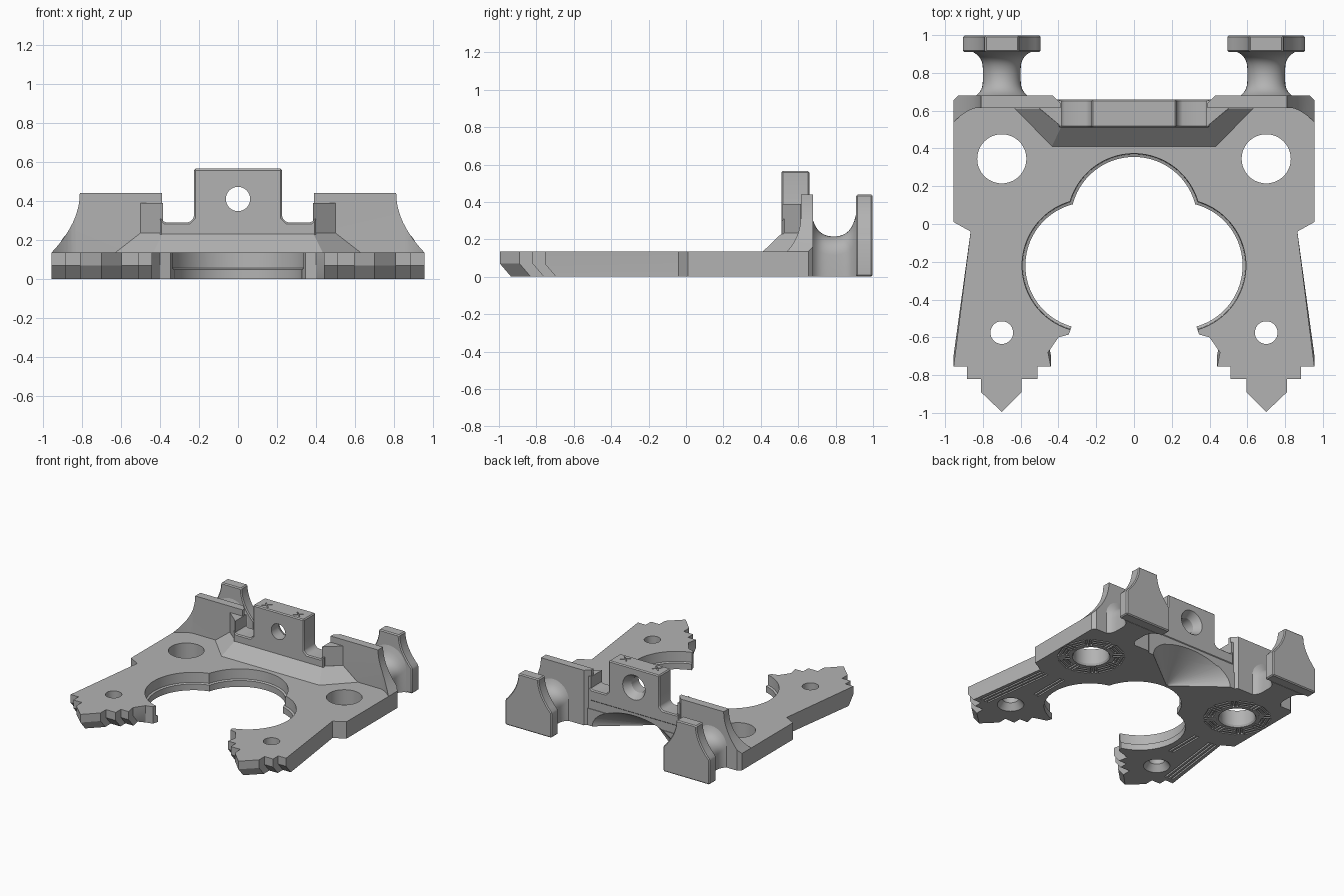
import bpy, bmesh, math
from mathutils import Matrix, Vector

if "Cube" in bpy.data.objects:
    bpy.data.objects.remove(bpy.data.objects["Cube"], do_unlink=True)

grey = bpy.data.materials.new("plain_grey")
grey.use_nodes = True
grey.diffuse_color = (0.45, 0.45, 0.45, 1)
grey.node_tree.nodes["Principled BSDF"].inputs["Base Color"].default_value = grey.diffuse_color
parts = []


def make(name, bm):
    bmesh.ops.recalc_face_normals(bm, faces=bm.faces)
    mesh = bpy.data.meshes.new(name)
    bm.to_mesh(mesh)
    bm.free()
    obj = bpy.data.objects.new(name, mesh)
    bpy.context.collection.objects.link(obj)
    mesh.materials.append(grey)
    return obj


def loft(name, rings):
    """Solid skinned through closed rings of equal point count."""
    bm = bmesh.new()
    rows = [[bm.verts.new(p) for p in ring] for ring in rings]
    n = len(rows[0])
    for a, b in zip(rows, rows[1:]):
        for i in range(n):
            j = (i + 1) % n
            bm.faces.new((a[i], a[j], b[j], b[i]))
    bm.faces.new(rows[0])
    bm.faces.new(rows[-1])
    return make(name, bm)


def prism(name, pts, axis, lo, hi):
    place = (lambda p, h: (p[0], p[1], h)) if axis == "z" else (lambda p, h: (p[0], h, p[1]))
    return loft(name, [[place(p, h) for p in pts] for h in (lo, hi)])


def lathe(name, profile, centre, axis="z", flat=1.0, n=64):
    """Round solid from (radius, height) pairs about the z or y axis."""
    rings = []
    for r, h in profile:
        ring = []
        for i in range(n):
            a = math.tau * i / n
            u, v = r * math.cos(a), r * math.sin(a)
            x, w = centre
            ring.append((x + u, w + v, h) if axis == "z" else (x + u, h, w + v * flat))
        rings.append(ring)
    return loft(name, rings)


def bake(obj):
    dep = bpy.context.evaluated_depsgraph_get()
    mesh = bpy.data.meshes.new_from_object(obj.evaluated_get(dep))
    obj.modifiers.clear()
    obj.data = mesh


def boolean(obj, tool, op="DIFFERENCE"):
    mod = obj.modifiers.new("cut", "BOOLEAN")
    mod.operation, mod.object, mod.solver = op, tool, "EXACT"
    bake(obj)
    bpy.data.objects.remove(tool, do_unlink=True)


def finish(obj, mirror=False, bevel=0.0):
    if bevel:
        mod = obj.modifiers.new("soft_edges", "BEVEL")
        mod.width, mod.segments, mod.limit_method = bevel, 1, "ANGLE"
        mod.angle_limit = math.radians(40)
    if mirror:
        obj.modifiers.new("mirror", "MIRROR").use_mirror_merge = False
    bake(obj)
    parts.append(obj)


def both(pts):
    """Close a right-hand outline with its mirror image."""
    return pts + [(-p[0], *p[1:]) for p in reversed(pts)]


# Base plate with stepped arm ends undercut at the front
half = [(0.2, -0.2), (0.335, -0.555), (0.345, -0.585), (0.40, -0.60), (0.455, -0.68),
        (0.44, -0.755), (0.51, -0.755), (0.51, -0.82), (0.595, -0.82), (0.595, -0.89),
        (0.70, -0.995), (0.81, -0.89), (0.81, -0.82), (0.885, -0.82), (0.885, -0.755),
        (0.955, -0.755), (0.865, -0.04), (0.955, 0.01), (0.955, 0.64), (0.935, 0.66)]
outline = both(half)
under = [(x, y + 0.06 if y < -0.65 else y, 0) for x, y in outline]
plate = loft("base_plate", [under] + [[(x, y, z) for x, y in outline] for z in (0.07, 0.135)])

# Three-lobed central opening with a lower lip
for centre in ((0, 0.02), (0.24, -0.22), (-0.24, -0.22)):
    boolean(plate, lathe("lobe", [(0.335, -0.1), (0.335, 0.05), (0.35, 0.056), (0.355, 0.2)], centre, n=96))

# Mounting holes, countersunk from below
for s in (1, -1):
    boolean(plate, lathe("large_hole", [(0.145, -0.01), (0.13, 0.015), (0.13, 0.2)], (s * 0.70, 0.345)))
    boolean(plate, lathe("small_hole", [(0.105, -0.01), (0.06, 0.05), (0.06, 0.2)], (s * 0.70, -0.575)))


# Shallow decorative grooves on the underside
def groove(bm, x, y, angle, length):
    mat = Matrix.Translation((x, y, 0)) @ Matrix.Rotation(angle, 4, "Z") @ Matrix.Diagonal((length, 0.013, 0.03, 1))
    bmesh.ops.create_cube(bm, size=1, matrix=mat)


for s in (1, -1):
    bm = bmesh.new()
    hub_x, hub_y = s * 0.70, 0.345
    for k in range(8):
        a = math.tau * k / 8
        for off in (-0.014, 0.014):
            c = Vector((0.2, off, 0))
            c.rotate(Matrix.Rotation(a, 3, "Z"))
            groove(bm, hub_x + c.x, hub_y + c.y, a, 0.085)
        b = a + math.pi / 8
        for r in (0.18, 0.205, 0.235):
            groove(bm, hub_x + r * math.cos(b), hub_y + r * math.sin(b), b + math.pi / 2, r * 0.828 - 0.07)
    lean = math.atan2(-0.715, 0.09)
    for off in (0.03, 0.06, 0.09):
        groove(bm, s * (0.905 - off), -0.36, s * lean, 0.6)
    for x in (0.63, 0.66):
        groove(bm, s * x, -0.2, math.pi / 2, 0.3)
    boolean(plate, make("grooves", bm))

# Sloped centre riser
low = both([(0.435, 0.41), (0.63, 0.61), (0.63, 0.655)])
high = both([(0.385, 0.515), (0.50, 0.61), (0.50, 0.655)])
riser = loft("centre_riser", [[(x, y, z) for x, y in ring] for ring, z in ((low, 0.134), (high, 0.235))])

# Conical hollow under the back edge
for obj in (plate, riser):
    boolean(obj, lathe("hollow", [(0.01, 0.38), (0.42, 0.70)], (0, 0), "y", 0.5))
    finish(obj)

# Central upright with its side saddles and screw hole
profile = both([(0.40, 0.2), (0.40, 0.315), (0.375, 0.29), (0.25, 0.29), (0.225, 0.315), (0.225, 0.565)])
post = prism("centre_post", profile, "y", 0.51, 0.66)
bv = post.modifiers.new("soft_edges", "BEVEL")
bv.width, bv.segments = 0.008, 1
bake(post)
boolean(post, lathe("screw_hole", [(0.062, 0.4), (0.062, 0.6), (0.105, 0.67)], (0, 0.41), "y"))
for x in (-0.14, 0.14):
    for a in (math.pi / 4, -math.pi / 4):
        bm = bmesh.new()
        bmesh.ops.create_cube(bm, size=1, matrix=Matrix.Translation((x, 0.565, 0.565))
                              @ Matrix.Rotation(a, 4, "Z") @ Matrix.Diagonal((0.08, 0.008, 0.012, 1)))
        boolean(post, make("cross_mark", bm))
finish(post)

# Angled webs joining the post to the side walls
web = prism("angled_web", [(0.385, 0.515), (0.50, 0.612), (0.50, 0.655), (0.385, 0.655)], "z", 0.2, 0.39)
finish(web, mirror=True)

# Side walls with a flared outer flank and curved front corner
flank = [(0.39, 0), (0.39, 0.44)]
for i in range(13):
    drop = 0.305 * i / 12
    flank.append((0.81 + 1.56 * drop ** 2, 0.44 - drop))
flank.append((0.955, 0))
foot = [(0.39, 0.64), (0.39, 0.615), (0.83, 0.615)]
foot += [(0.83 + 0.125 * i / 6, 0.615 - 0.075 * (i / 6) ** 1.6) for i in range(1, 7)]
foot += [(0.955, 0.655), (0.93, 0.68), (0.43, 0.68)]
wall = prism("side_wall", flank, "y", 0.4, 0.8)
boolean(wall, prism("footprint", foot, "z", -0.1, 0.6), "INTERSECT")
finish(wall, mirror=True)

# Waisted necks behind the walls
rings = []
for i in range(17):
    u = i / 8 - 1
    y = 0.79 + 0.125 * u
    w = 0.10 + 0.06 * abs(u) ** 4
    h = 0.215 + 0.06 * u ** 2 + 0.08 * u ** 6
    arch = [(0.70 + w * math.cos(math.pi * k / 16), y, h - w + w * math.sin(math.pi * k / 16)) for k in range(17)]
    rings.append([(0.70 + w, y, 0)] + arch + [(0.70 - w, y, 0)])
finish(loft("neck", rings), mirror=True)

# Rear flanges with concave shoulders
side = [(0.205, 0), (0.205, 0.2)]
side += [(0.09 + 0.115 * (1 - i / 8) ** 2, 0.2 + 0.24 * i / 8) for i in range(1, 9)]
flange = prism("rear_flange", [(0.70 + x, z) for x, z in both(side)], "y", 0.91, 0.998)
finish(flange, mirror=True, bevel=0.008)

# Smooth curved faces while keeping hard edges
bpy.ops.object.select_all(action="DESELECT")
for obj in parts:
    obj.select_set(True)
bpy.context.view_layer.objects.active = parts[0]
bpy.ops.object.shade_smooth_by_angle(angle=math.radians(30))
